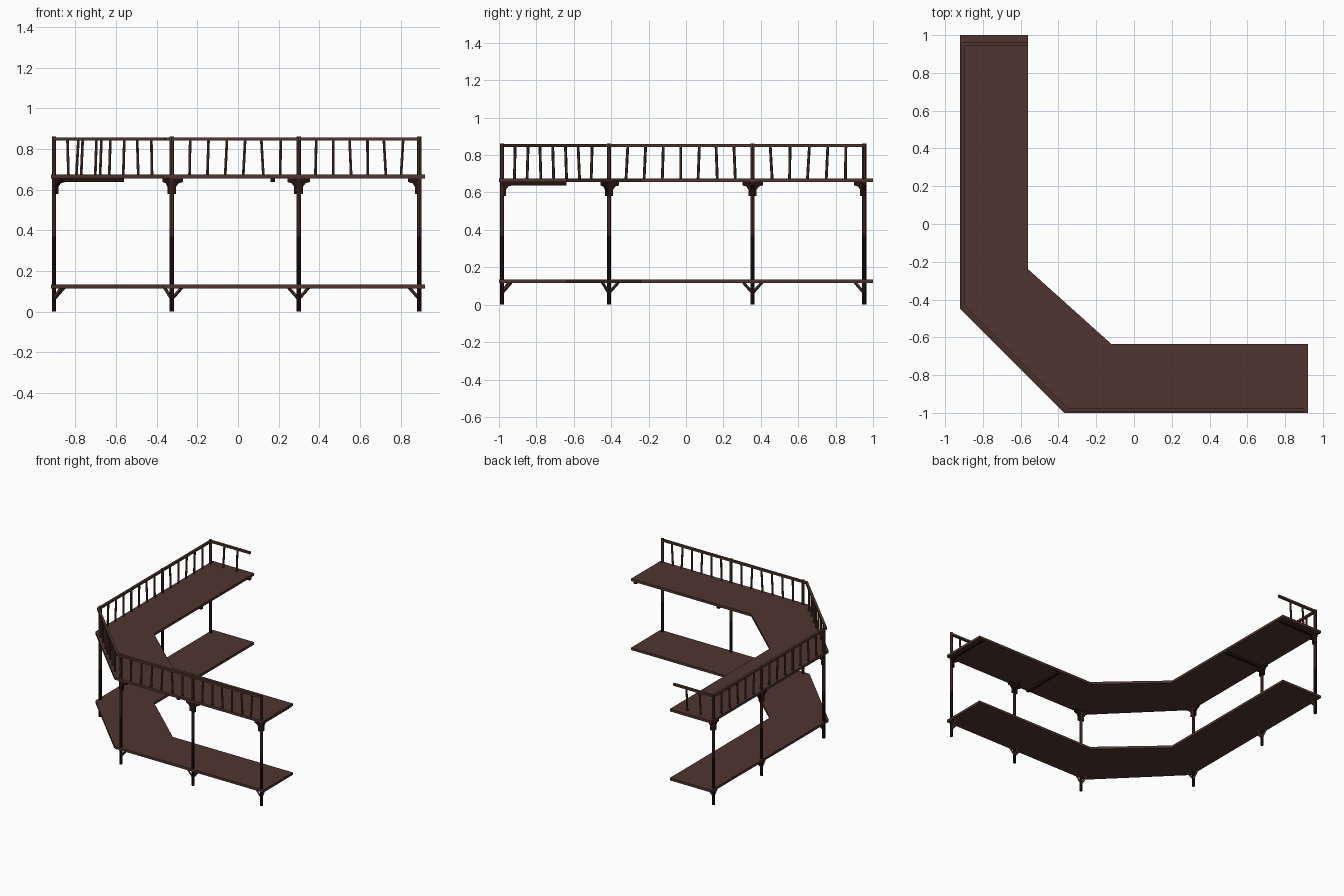
import bpy, bmesh, random
from math import pi
from mathutils import Vector

random.seed(4)
cube = bpy.data.objects.get("Cube")
if cube:
    bpy.data.objects.remove(cube, do_unlink=True)


def material(name, color):
    m = bpy.data.materials.new(name)
    m.use_nodes = True
    m.diffuse_color = (*color, 1)
    m.node_tree.nodes["Principled BSDF"].inputs["Base Color"].default_value = (*color, 1)
    return m


BROWN = material("brown wood", (0.078, 0.036, 0.028))
DARK = material("dark wood", (0.017, 0.006, 0.005))


def finish(bm, name, mat):
    bmesh.ops.recalc_face_normals(bm, faces=bm.faces)
    mesh = bpy.data.meshes.new(name)
    bm.to_mesh(mesh)
    bm.free()
    mesh.materials.append(mat)
    ob = bpy.data.objects.new(name, mesh)
    bpy.context.collection.objects.link(ob)
    return ob


def prism(name, points, offset, mat):
    """Extrude a closed outline along an offset vector."""
    bm = bmesh.new()
    face = bm.faces.new([bm.verts.new(p) for p in points])
    ext = bmesh.ops.extrude_face_region(bm, geom=[face])
    bmesh.ops.translate(bm, vec=offset,
                        verts=[v for v in ext["geom"] if isinstance(v, bmesh.types.BMVert)])
    return finish(bm, name, mat)


def bar(name, a, b, radius, mat, sides=4):
    """Straight bar between two points; four-sided bars are square."""
    a, b = Vector(a), Vector(b)
    d = b - a
    bm = bmesh.new()
    bmesh.ops.create_cone(bm, cap_ends=True, segments=sides, radius1=radius,
                          radius2=radius, depth=d.length)
    bmesh.ops.rotate(bm, verts=bm.verts, cent=(0, 0, 0),
                     matrix=Vector((0, 0, 1)).rotation_difference(d).to_matrix())
    bmesh.ops.translate(bm, vec=(a + b) / 2, verts=bm.verts)
    return finish(bm, name, mat)


def beam(name, a, b, z, width, height, mat):
    """Horizontal rectangular beam from a to b with its bottom at z."""
    a, b = Vector((*a, z)), Vector((*b, z))
    along = (b - a).normalized()
    side = Vector((-along.y, along.x, 0)) * width / 2
    return prism(name, [a - side, b - side, b + side, a + side], (0, 0, height), mat)


# Decks: two arms joined by a diagonal corner section
LOW, HIGH, THICK = 0.115, 0.655, 0.019
outer = [(-0.92, 1), (-0.92, -0.45), (-0.37, -1), (0.92, -1)]
inner = [(-0.56, 1), (-0.56, -0.24), (-0.12, -0.635), (0.92, -0.635)]
for level, z in (("lower", LOW), ("upper", HIGH)):
    for i, part in enumerate(("left_arm", "corner", "right_arm")):
        quad = [outer[i], outer[i + 1], inner[i + 1], inner[i]]
        prism(f"{level}_deck_{part}", [(x, y, z) for x, y in quad], (0, 0, THICK), BROWN)

# Posts with the directions in which their brackets and braces reach
E, W = Vector((1, 0, 0)), Vector((-1, 0, 0))
N, S = Vector((0, 1, 0)), Vector((0, -1, 0))
SE, NW = Vector((1, -1, 0)).normalized(), Vector((-1, 1, 0)).normalized()
posts = [
    ((-0.905, 0.953), (S, E)),
    ((-0.905, 0.356), (N, S, E)),
    ((-0.905, -0.412), (N, SE)),
    ((-0.326, -0.984), (E, NW)),
    ((0.298, -0.984), (E, W, N)),
    ((0.892, -0.984), (W, N)),
]
for n, ((x, y), dirs) in enumerate(posts, 1):
    bar(f"post_foot_{n}", (x, y, 0), (x, y, 0.37), 0.011, DARK, 8)
    bar(f"post_upper_{n}", (x, y, 0.37), (x, y, 0.862), 0.011, BROWN, 8)
    base = Vector((x, y, 0))
    for k, d in enumerate(dirs, 1):
        side = Vector((-d.y, d.x, 0)) * 0.009
        # Stepped bracket below the upper deck
        outline = [(0, 0.58), (0.022, 0.58), (0.022, 0.615), (0.034, 0.632),
                   (0.055, 0.638), (0.055, HIGH), (0, HIGH)]
        prism(f"bracket_{n}_{k}", [base + d * r + Vector((0, 0, z)) - side for r, z in outline],
              side * 2, DARK)
        # Slanted brace below the lower deck
        bar(f"brace_{n}_{k}", base + Vector((0, 0, 0.062)),
            base + d * 0.05 + Vector((0, 0, LOW + 0.004)), 0.008, BROWN)

# Cross beams under the upper deck
for n, y in enumerate((0.953, 0.356), 1):
    beam(f"left_cross_beam_{n}", (-0.915, y), (-0.56, y), 0.638, 0.022, 0.018, DARK)
for n, x in enumerate((0.892, 0.172), 1):
    beam(f"right_cross_beam_{n}", (x, -0.99), (x, -0.64), 0.638, 0.022, 0.018, DARK)

# Handrail along the outer edge and around the left end
path = [(-0.56, 0.953), (-0.905, 0.953), (-0.905, -0.436), (-0.356, -0.984), (0.892, -0.984)]
for n in range(len(path) - 1):
    beam(f"handrail_{n + 1}", path[n], path[n + 1], 0.842, 0.018, 0.016, BROWN)

# Balusters: evenly divided bays, each slightly out of true
bays = [
    (path[0], path[1], 2),
    (posts[0][0], posts[1][0], 5),
    (posts[1][0], posts[2][0], 7),
    (path[2], path[3], 7),
    (posts[3][0], posts[4][0], 6),
    (posts[4][0], posts[5][0], 6),
]
for bay, (a, b, count) in enumerate(bays, 1):
    a, b = Vector((*a, 0)), Vector((*b, 0))
    along = (b - a).normalized()
    for k in range(1, count + 1):
        p = a.lerp(b, k / (count + 1))
        lean = along * random.uniform(-0.006, 0.006)
        bar(f"baluster_{bay}_{k}", p - lean + Vector((0, 0, HIGH + THICK - 0.002)),
            p + lean + Vector((0, 0, 0.845)), 0.0075, BROWN, 6)
